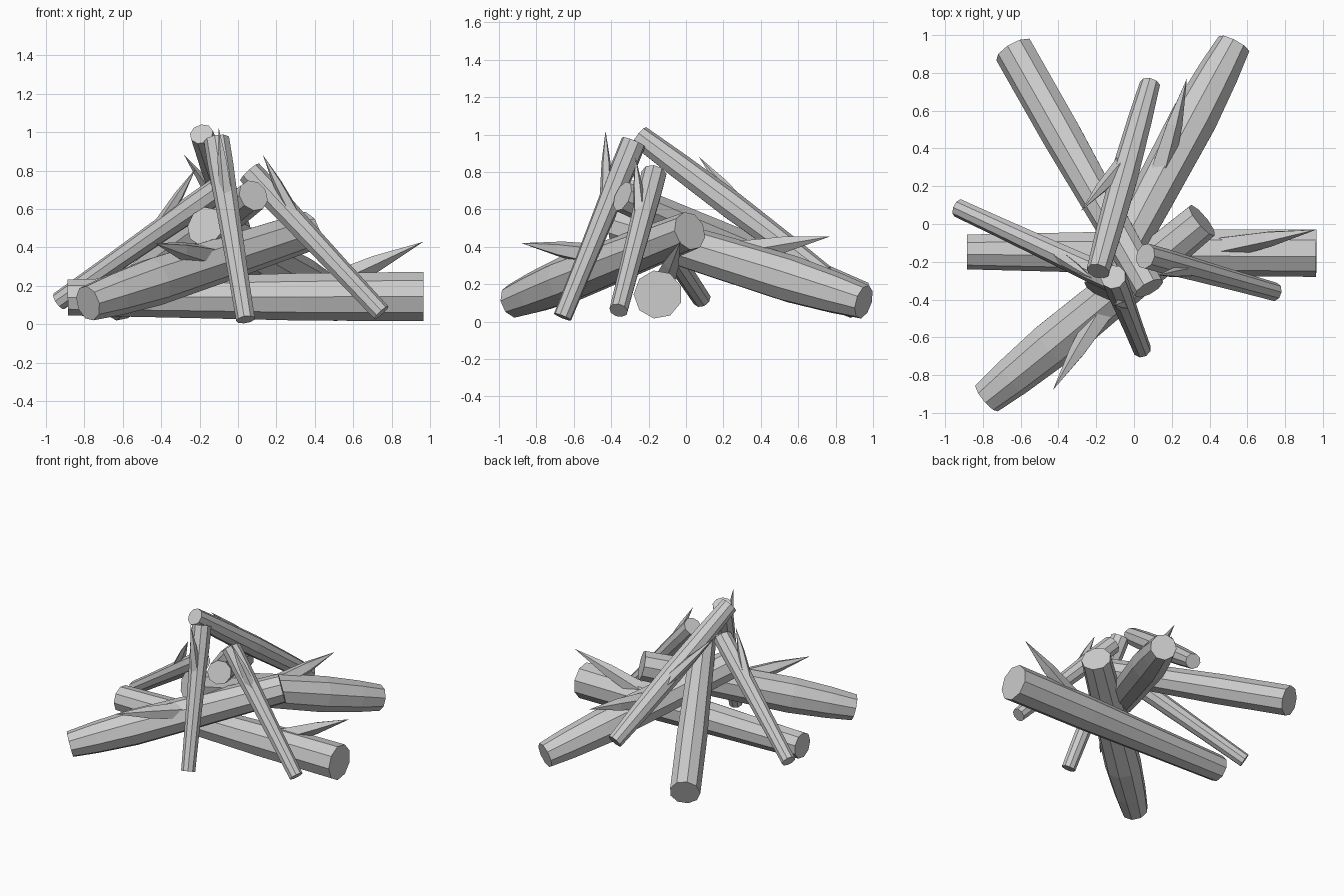
import bpy, bmesh
from mathutils import Vector

if "Cube" in bpy.data.objects:
    bpy.data.objects.remove(bpy.data.objects["Cube"])

SIDES = 9


def ring(bm, centre, u, v, radius, sides):
    from math import cos, sin, tau
    return [bm.verts.new(centre + radius * (cos(tau * i / sides) * u + sin(tau * i / sides) * v))
            for i in range(sides)]


def bridge(bm, a, b):
    n = len(a)
    for i in range(n):
        bm.faces.new((a[i], a[(i + 1) % n], b[(i + 1) % n], b[i]))


def frame(axis):
    d = axis.normalized()
    ref = Vector((0, 0, 1)) if abs(d.z) < 0.95 else Vector((0, 1, 0))
    u = d.cross(ref).normalized()
    return u, d.cross(u)


def make_log(name, start, end, radii, splinter=None):
    bm = bmesh.new()
    start, end = Vector(start), Vector(end)

    # faceted trunk with capped ends
    u, v = frame(end - start)
    rings = [ring(bm, start.lerp(end, t), u, v, r, SIDES) for t, r in radii]
    for a, b in zip(rings, rings[1:]):
        bridge(bm, a, b)
    bm.faces.new(rings[0])
    bm.faces.new(rings[-1])

    # split splinter: starts inside the trunk, tapers to a sharp tip
    if splinter:
        t, tip, radius = splinter
        tip = Vector(tip)
        base = start.lerp(end, t)
        u, v = frame(tip - base)
        lower = ring(bm, base, u, v, radius, 5)
        middle = ring(bm, base.lerp(tip, 0.6), u, v, radius * 0.6, 5)
        point = bm.verts.new(tip)
        bridge(bm, lower, middle)
        bm.faces.new(lower)
        for i in range(5):
            bm.faces.new((middle[i], middle[(i + 1) % 5], point))

    bmesh.ops.recalc_face_normals(bm, faces=bm.faces)
    mesh = bpy.data.meshes.new(name)
    bm.to_mesh(mesh)
    bm.free()
    bpy.context.collection.objects.link(bpy.data.objects.new(name, mesh))


BARREL = [(0, .093), (.12, .112), (.3, .128), (.6, .12), (1, .105)]
STICK = [(0, .05), (.3, .054), (.65, .062), (.85, .068), (1, .068)]

# thick logs
make_log("ground_log", (-.885, -.145, .14), (.965, -.15, .145),
         [(0, .095), (.3, .108), (.65, .125), (1, .13)], (.66, (.965, -.03, .43), .075))
make_log("front_left_log", (-.78, -.92, .11), (.36, .02, .485), BARREL,
         (.6, (-.43, -.88, .42), .075))
make_log("back_right_log", (.53, .95, .105), (-.17, -.36, .51), BARREL,
         (.6, (.28, .77, .455), .075))
make_log("back_left_log", (-.635, .92, .12), (.08, -.34, .67),
         [(0, .108), (.35, .108), (.7, .095), (1, .085)])

# thinner leaning sticks
make_log("back_stick", (.085, .74, .25), (-.19, -.25, .99),
         [(0, .055), (.2, .066), (.5, .076), (.8, .07), (1, .062)],
         (.38, (-.28, .07, .88), .05))
make_log("front_stick", (.04, -.66, .025), (-.11, -.28, .96), STICK,
         (.62, (-.1, -.43, 1.02), .042))
make_log("right_stick", (.745, -.36, .06), (.06, -.17, .79), STICK,
         (.62, (.13, -.27, .88), .042))
make_log("left_stick", (-.93, .085, .12), (-.1, -.3, .7), STICK,
         (.6, (-.22, -.29, .81), .042))
